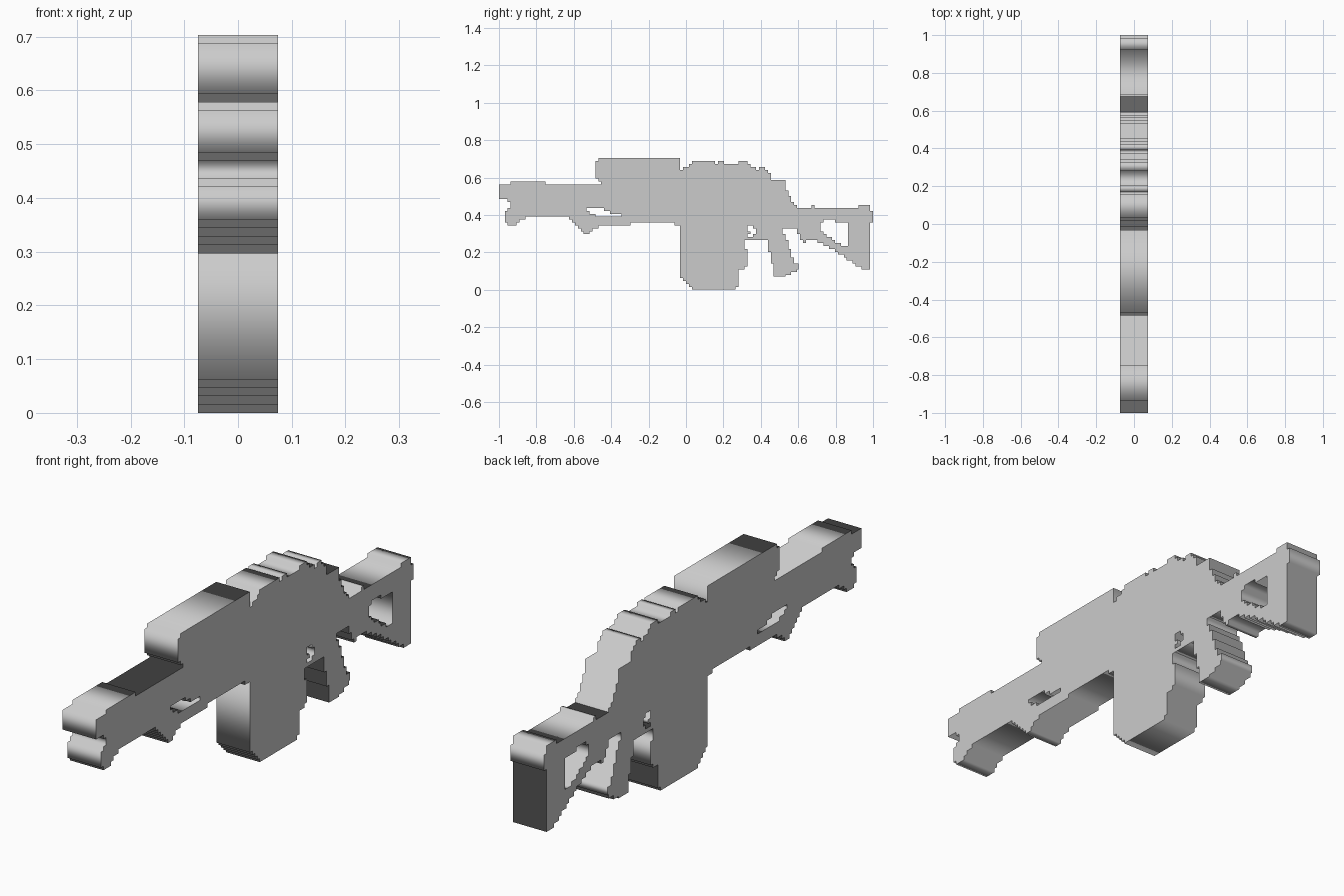
import bpy
from mathutils import Matrix

if "Cube" in bpy.data.objects:
    bpy.data.objects.remove(bpy.data.objects["Cube"])

CELL = 1 / 64          # the shape sits on a stepped grid
HALF_WIDTH = 0.074

# maps profile x, y and depth to world y, z and x
TO_WORLD = Matrix(((0, 0, 1, 0), (1, 0, 0, 0), (0, 1, 0, 0), (0, 0, 0, 1)))


def staircase(s):
    """Alternating y, z values -> closed right-angled outline."""
    ys, zs = s[0::2], s[1::2]
    pts = [(ys[0], zs[0])]
    for i in range(1, len(ys)):
        pts += [(ys[i], zs[i - 1]), (ys[i], zs[i])]
    pts.append((ys[0], zs[-1]))
    return pts


def slab(name, outline, *holes):
    """Extrude a stepped profile, with optional holes, across the width."""
    curve = bpy.data.curves.new(name + "_profile", 'CURVE')
    curve.dimensions = '2D'
    curve.fill_mode = 'BOTH'
    curve.extrude = HALF_WIDTH
    for loop in (outline, *holes):
        pts = staircase(loop)
        spline = curve.splines.new('POLY')
        spline.points.add(len(pts) - 1)
        for p, (y, z) in zip(spline.points, pts):
            p.co = (y * CELL, z * CELL, 0, 1)
        spline.use_cyclic_u = True
    temp = bpy.data.objects.new(name + "_temp", curve)
    bpy.context.collection.objects.link(temp)
    bpy.context.view_layer.update()
    graph = bpy.context.evaluated_depsgraph_get()
    mesh = bpy.data.meshes.new_from_object(temp.evaluated_get(graph))
    bpy.data.objects.remove(temp)
    mesh.transform(TO_WORLD)
    mesh.name = name
    ob = bpy.data.objects.new(name, mesh)
    bpy.context.collection.objects.link(ob)
    return ob


# barrel and handguard, with the slot
slab("barrel",
     [-64, 36, -60, 37, -48, 36, -2, 22, -4, 23, -19, 22, -30, 21, -32, 20,
      -33, 19, -35, 20, -36, 21, -37, 22, -38, 23, -39, 24, -40, 25, -55, 24,
      -57, 23, -58, 22, -61, 23, -62, 27, -61, 28, -60, 30, -61, 31],
     [-34, 28, -28, 27, -26, 26, -22, 25, -31, 26, -33, 27])

# raised block above the handguard
slab("top_block", [-31, 44, -30, 45, -2, 36, -29, 37, -30, 38])

# main body with the stepped, rounded top
slab("receiver",
     [-2, 41, -1, 42, 1, 43, 2, 44, 10, 43, 11, 44, 13, 43, 18, 44, 21, 43,
      22, 42, 24, 41, 25, 42, 27, 41, 28, 40, 29, 37.5, 34, 34, 35, 32,
      36, 30, 37, 29, 38, 21, 34, 22])

# magazine, with the small tab behind it
slab("magazine",
     [-2, 22, 21, 20, 22, 19, 21, 17, 20, 14, 21, 8, 20, 7, 18, 1, 17, 0,
      2, 1, 1, 2, 0, 3, -1, 4])

# trigger guard around its small opening
slab("trigger_guard", [21, 18, 23, 19, 24, 21, 23, 22, 27, 17])

# slanted grip
slab("grip",
     [27, 22, 34, 21, 33, 19, 34, 17, 35, 14, 36, 11, 37, 9, 38.5, 7, 38, 6,
      36, 5, 34, 4.5, 30, 9, 29, 13, 28, 17])

# shoulder stock with the triangular opening
slab("stock",
     [38, 28, 43, 29, 44, 28, 59, 29, 63, 27, 64, 23, 63, 7, 60, 8, 58, 9,
      57, 10, 55, 11, 54, 12, 52, 13, 51, 14, 49, 15, 47, 16, 45, 17,
      41, 16, 40, 17, 39, 19],
     [46, 23, 47, 24, 51, 23, 55.5, 15, 53, 16, 51, 17, 50, 18, 48, 19,
      47, 20])
